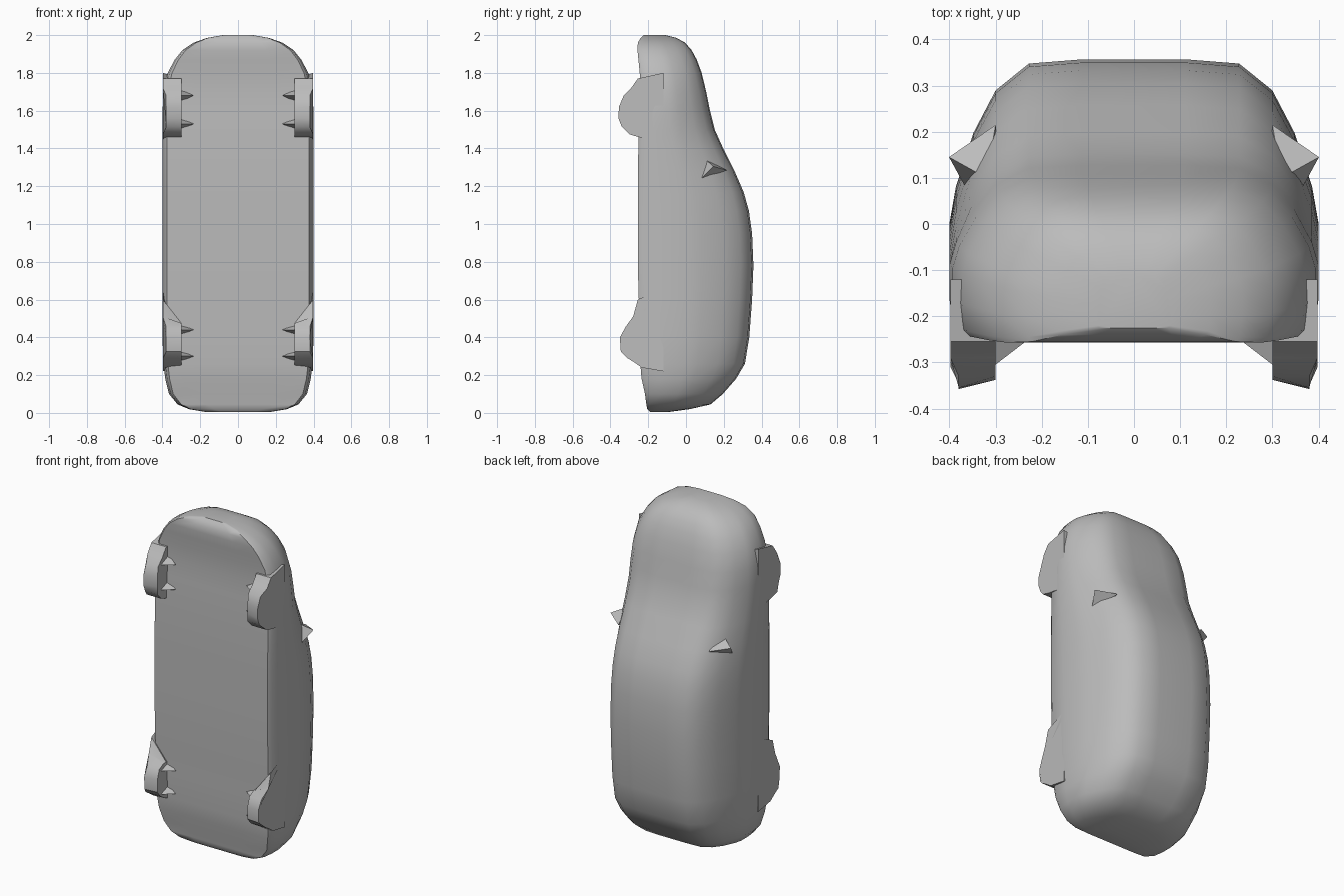
import bpy, bmesh

grey = bpy.data.materials.new("body_grey")
grey.diffuse_color = (0.5, 0.5, 0.5, 1)


def make(name, verts, faces, angle=0.7):
    me = bpy.data.meshes.new(name)
    me.from_pydata(verts, [], faces)
    bm = bmesh.new()
    bm.from_mesh(me)
    bmesh.ops.recalc_face_normals(bm, faces=bm.faces)
    bm.to_mesh(me)
    bm.free()
    me.materials.append(grey)
    ob = bpy.data.objects.new(name, me)
    bpy.context.collection.objects.link(ob)
    bpy.ops.object.select_all(action='DESELECT')
    ob.select_set(True)
    bpy.context.view_layer.objects.active = ob
    bpy.ops.object.shade_smooth_by_angle(angle=angle)
    return ob


# Body shell: sections along z (tail at the bottom, nose at the top)
# z, underside y, roof y, half width
stations = [
    (0.005, -0.19, -0.09, 0.17), (0.02, -0.205, 0.02, 0.26),
    (0.045, -0.21, 0.13, 0.32), (0.10, -0.217, 0.195, 0.365),
    (0.18, -0.235, 0.265, 0.385), (0.26, -0.242, 0.312, 0.395),
    (0.40, -0.245, 0.335, 0.40), (0.60, -0.25, 0.35, 0.40),
    (0.78, -0.255, 0.357, 0.40), (0.95, -0.255, 0.35, 0.40),
    (1.07, -0.255, 0.333, 0.40), (1.17, -0.255, 0.305, 0.40),
    (1.28, -0.255, 0.257, 0.40), (1.40, -0.252, 0.197, 0.40),
    (1.50, -0.25, 0.152, 0.40), (1.60, -0.245, 0.127, 0.40),
    (1.70, -0.24, 0.107, 0.393), (1.80, -0.245, 0.083, 0.372),
    (1.87, -0.252, 0.057, 0.335), (1.92, -0.257, 0.03, 0.295),
    (1.96, -0.255, -0.005, 0.235), (1.985, -0.24, -0.05, 0.165),
    (2.0, -0.225, -0.11, 0.08),
]
# Half section: width fraction, height fraction
section = [(0.5, 0), (0.94, 0), (0.975, 0.04), (1, 0.22), (1, 0.42),
           (0.965, 0.55), (0.87, 0.74), (0.75, 0.89), (0.57, 0.985), (0.28, 1)]
ring = [(0, 0)] + section + [(0, 1)] + [(-x, y) for x, y in reversed(section)]
n = len(ring)
verts = [(fx * w, yb + fy * (yt - yb), z)
         for z, yb, yt, w in stations for fx, fy in ring]
faces = [(r * n + i, r * n + (i + 1) % n, (r + 1) * n + (i + 1) % n, (r + 1) * n + i)
         for r in range(len(stations) - 1) for i in range(n)]
faces += [tuple(range(n)), tuple(range(len(verts) - n, len(verts)))]
make("car_body", verts, faces)


# Wheels: flared outer skin tapering to a narrower inner face, with inner stubs
def wheel(name, side, profile, lo, hi, tips):
    outer = [(side * (0.398 if y > -0.32 else 0.38), y, z) for y, z in profile]
    inner = [(side * 0.30, max(y, -0.338), min(max(z, lo), hi)) for y, z in profile]
    m = len(profile)
    f = [(i, (i + 1) % m, m + (i + 1) % m, m + i) for i in range(m)]
    f += [tuple(range(m)), tuple(range(m, 2 * m))]
    make(name, outer + inner, f)
    for k, (z, dz) in enumerate(tips):
        v = [(side * 0.32, -0.22, z - dz), (side * 0.32, -0.22, z + dz),
             (side * 0.32, -0.32, z), (side * 0.235, -0.255, z)]
        make(name + "_stub_%d" % k, v, [(0, 1, 2), (0, 1, 3), (1, 2, 3), (0, 2, 3)], 0.3)


front = [(-0.12, 1.44), (-0.25, 1.46), (-0.30, 1.475), (-0.34, 1.515), (-0.358, 1.56),
         (-0.355, 1.62), (-0.33, 1.68), (-0.29, 1.72), (-0.255, 1.77), (-0.12, 1.80)]
rear = [(-0.12, 0.22), (-0.235, 0.24), (-0.27, 0.265), (-0.31, 0.29), (-0.345, 0.325),
        (-0.35, 0.40), (-0.32, 0.455), (-0.28, 0.51), (-0.255, 0.60), (-0.12, 0.66)]
for side, label in ((1, "right"), (-1, "left")):
    wheel(label + "_front_wheel", side, front, 1.46, 1.77, [(1.53, 0.04), (1.68, 0.04)])
    wheel(label + "_rear_wheel", side, rear, 0.25, 0.475, [(0.30, 0.035), (0.44, 0.035)])

    # Side mirror: pointed wedge at the windscreen base
    v = [(side * x, y, z) for x, y, z in
         [(0.401, 0.145, 1.305), (0.30, 0.215, 1.285), (0.36, 0.07, 1.23),
          (0.32, 0.10, 1.345), (0.29, 0.12, 1.25)]]
    make(label + "_mirror", v, [(0, 1, 3), (0, 3, 2), (0, 2, 1), (1, 2, 4), (1, 4, 3), (2, 3, 4)], 0.3)
